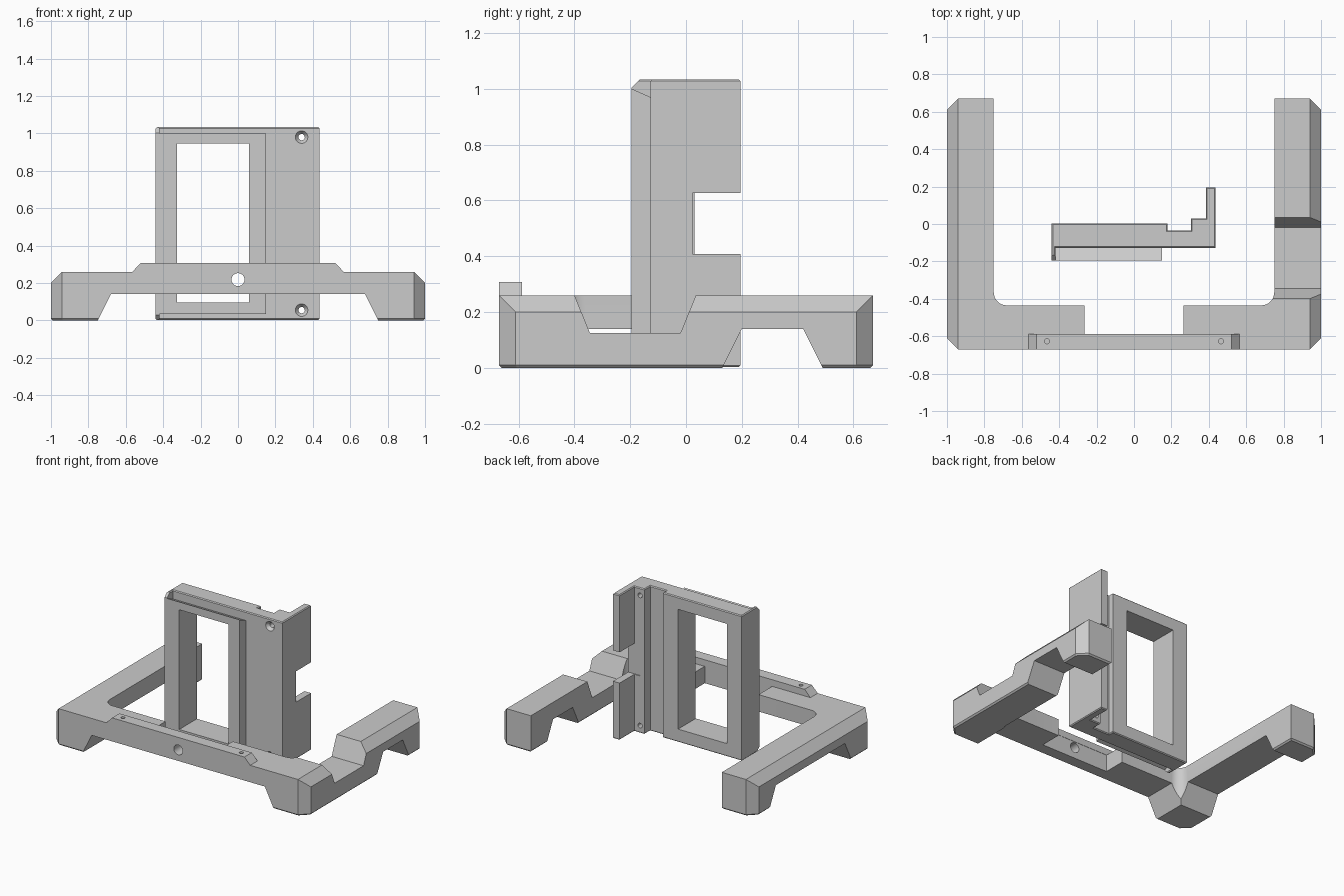
import bpy, bmesh, math

if "Cube" in bpy.data.objects:
    bpy.data.objects.remove(bpy.data.objects["Cube"])

grey = bpy.data.materials.new("plain_grey")
grey.diffuse_color = (0.6, 0.6, 0.6, 1)
grey.use_nodes = True
grey.node_tree.nodes["Principled BSDF"].inputs["Base Color"].default_value = grey.diffuse_color


def prism(name, pts, axis, lo, hi, caps=(), chamfer=0.008):
    """Extrude a 2D profile along an axis, chamfering the listed end caps."""
    place = {"X": lambda u, v, w: (w, u, v),
             "Y": lambda u, v, w: (u, w, v),
             "Z": lambda u, v, w: (u, v, w)}[axis]
    bm = bmesh.new()
    rings = [[bm.verts.new(place(u, v, w)) for u, v in pts] for w in (lo, hi)]
    ends = [bm.faces.new(r) for r in rings]
    n = len(pts)
    for i in range(n):
        j = (i + 1) % n
        bm.faces.new((rings[0][i], rings[0][j], rings[1][j], rings[1][i]))
    bmesh.ops.recalc_face_normals(bm, faces=bm.faces)
    edges = [e for c in caps for e in ends[c].edges]
    if edges:
        bmesh.ops.bevel(bm, geom=edges, offset=chamfer, segments=1,
                        affect='EDGES', profile=0.5)
    me = bpy.data.meshes.new(name)
    bm.to_mesh(me)
    bm.free()
    ob = bpy.data.objects.new(name, me)
    me.materials.append(grey)
    bpy.context.collection.objects.link(ob)
    return ob


def circle(u, v, r, n=24):
    return [(u + r * math.cos(2 * math.pi * i / n),
             v + r * math.sin(2 * math.pi * i / n)) for i in range(n)]


def rect(u0, v0, u1, v1):
    return [(u0, v0), (u1, v0), (u1, v1), (u0, v1)]


def cut(ob, *cutters):
    """Subtract each cutter, then remove it."""
    for c in cutters:
        c.hide_render = True
        bpy.context.view_layer.objects.active = ob
        m = ob.modifiers.new("cut", 'BOOLEAN')
        m.operation, m.solver, m.object = 'DIFFERENCE', 'EXACT', c
        bpy.ops.object.modifier_apply(modifier=m.name)
        bpy.data.objects.remove(c)


def smooth(ob):
    bpy.ops.object.select_all(action='DESELECT')
    ob.select_set(True)
    bpy.context.view_layer.objects.active = ob
    bpy.ops.object.shade_smooth_by_angle(angle=math.radians(25))


# U-shaped base: half outline with chamfered corners and filleted inside corner
fillet = [(0.68 - 0.0 + 0.07 * math.sin(a), -0.365 - 0.07 * math.cos(a))
          for a in [math.pi / 2 * i / 8 for i in range(9)]]
half = [(0.94, -0.67), (1, -0.61), (1, 0.61), (0.94, 0.67), (0.75, 0.67)]
half += fillet[::-1] + [(0.265, -0.435), (0.265, -0.59)]
base = prism("base_frame", half + [(-x, y) for x, y in reversed(half)],
             "Z", 0, 0.26, caps=(0,), chamfer=0.01)

# Sloped outer shoulders on both arms
for s in (1, -1):
    cut(base, prism("cutter", [(s * 1.06, 0.14), (s * 0.88, 0.32), (s * 1.06, 0.32)],
                    "Y", -0.8, 0.8))


def arch(u0, u1):
    """Trapezoid opening between feet, u0..u1 at floor level."""
    return [(u0 - 0.01, -0.02), (u0 + 0.07, 0.14), (u1 - 0.07, 0.14), (u1 + 0.01, -0.02)]


# Openings under the front beam and both arms, dip over the right arm, front hole
cut(base,
    prism("cutter", arch(-0.75, 0.75), "Y", -0.8, -0.3),
    prism("cutter", arch(-0.425, 0.49), "X", -1.1, -0.6),
    prism("cutter", arch(0.13, 0.49), "X", 0.6, 1.1),
    prism("cutter", [(-0.424, 0.32), (-0.344, 0.125), (-0.02, 0.125), (0.06, 0.32)],
          "X", 0.6, 1.1),
    prism("cutter", circle(0, 0.218, 0.035), "Y", -0.8, -0.5))
smooth(base)

# Raised strip along the front beam with two pin holes
strip = prism("front_strip", [(-0.565, 0.26), (0.565, 0.26), (0.52, 0.307), (-0.52, 0.307)],
              "Y", -0.67, -0.588)
cut(strip, *[prism("cutter", circle(x, -0.627, 0.014, 16), "Z", 0.27, 0.4)
             for x in (-0.465, 0.465)])

# Upright holder: slab, thin left lip, stepped back and right fin
H = 1.033
holder = prism("upright_holder",
               [(-0.44, -0.195), (-0.42, -0.195), (-0.42, -0.127), (0.437, -0.127),
                (0.437, 0.195), (0.385, 0.195), (0.385, 0.03), (0.305, 0.03),
                (0.305, -0.035), (0.18, -0.035), (0.18, 0.003), (-0.44, 0.003)],
               "Z", 0.003, H, caps=(0, 1), chamfer=0.006)

# Chamfered lip corners, top and bottom
corner = [(-0.145, 1.053), (-0.215, 0.983), (-0.215, 1.053)]
for pts in (corner, [(y, H - z) for y, z in corner]):
    cut(holder, prism("cutter", pts, "X", -0.5, -0.41))

# Window, fin notch and countersunk screw holes
window = rect(-0.325, 0.095, 0.06, 0.945)
cut(holder,
    prism("cutter", window, "Y", -0.4, 0.2),
    prism("cutter", rect(0.024, 0.408, 0.3, 0.627), "X", 0.34, 0.6))
for z in (0.055, 0.98):
    bpy.ops.mesh.primitive_cone_add(vertices=24, radius1=0.036, radius2=0.016, depth=0.026,
                                    location=(0.34, -0.117, z),
                                    rotation=(-math.pi / 2, 0, 0))
    cut(holder, bpy.context.object,
        prism("cutter", circle(0.34, z, 0.017), "Y", -0.3, 0.2))
smooth(holder)

# Front panel with sloped top and bottom, pierced by the same window
panel = prism("front_panel", [(-0.195, 0.033), (-0.195, 1.0), (-0.127, 0.97), (-0.127, 0.063)],
              "X", -0.42, 0.15)
cut(panel, prism("cutter", window, "Y", -0.4, 0.2))
